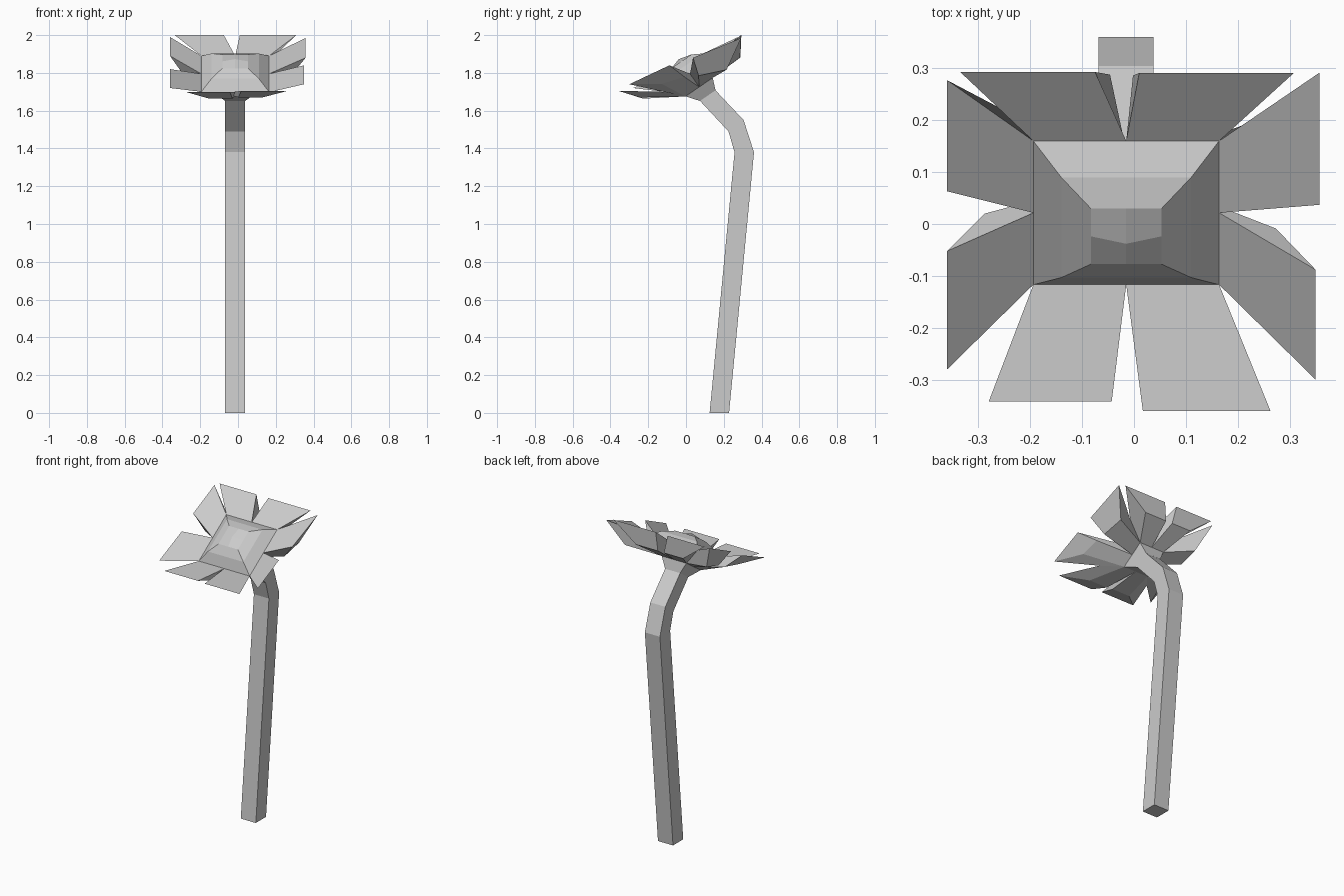
import bpy, bmesh
from mathutils import Vector

if "Cube" in bpy.data.objects:
    bpy.data.objects.remove(bpy.data.objects["Cube"])

CX = -0.015                                  # symmetry line of stem and head
C = Vector((CX, 0.0215, 1.795))              # centre of the head rim
V = Vector((1, 0, 0))
U = Vector((0, 0.824, 0.566)).normalized()   # "up" across the tilted head
N = V.cross(U)                               # facing direction of the head


def to_world(v, u, h):
    return C + V * v + U * u + N * h


def to_local(p):
    d = Vector(p) - C
    return d.dot(V), d.dot(U), d.dot(N)


def finish(bm, name):
    bmesh.ops.remove_doubles(bm, verts=bm.verts, dist=0.0005)
    bmesh.ops.recalc_face_normals(bm, faces=bm.faces)
    me = bpy.data.meshes.new(name)
    bm.to_mesh(me)
    bm.free()
    ob = bpy.data.objects.new(name, me)
    bpy.context.collection.objects.link(ob)


def bridge(bm, a, b):
    n = len(a)
    for i in range(n):
        bm.faces.new((a[i], a[(i + 1) % n], b[(i + 1) % n], b[i]))


# square ring of eight points: corners and edge midpoints
SQ = [(-1, -1), (0, -1), (1, -1), (1, 0), (1, 1), (0, 1), (-1, 1), (-1, 0)]


def ring(bm, hv, hu, h, u0=0.0):
    return [bm.verts.new(to_world(hv * a, u0 + hu * b, h)) for a, b in SQ]


# flower head: domed centre
bm = bmesh.new()
rim = ring(bm, 0.179, 0.168, 0)
r1 = ring(bm, 0.125, 0.117, 0.05)
r2 = ring(bm, 0.068, 0.065, 0.08)
bridge(bm, rim, r1)
bridge(bm, r1, r2)
mid = bm.verts.new(to_world(0, -0.005, 0.098))
for i in (7, 1, 3, 5):
    bm.faces.new((r2[i], r2[(i + 1) % 8], r2[(i + 2) % 8], mid))

# flared neck under the petals
cup = ring(bm, 0.087, 0.087, -0.085)
neck = ring(bm, 0.053, 0.05, -0.148, 0.012)
bridge(bm, cup, neck)

# petals: tip top edge for each rim segment, in ring order
tips = [
    ((-0.28, -0.342, 1.70), (-0.043, -0.342, 1.70)),
    ((0.017, -0.36, 1.705), (0.263, -0.36, 1.705)),
    ((0.35, -0.30, 1.74), (0.35, -0.088, 1.84)),
    ((0.358, 0.037, 1.88), (0.358, 0.292, 1.985)),
    ((0.308, 0.291, 2.0), (0.01, 0.291, 2.0)),
    ((-0.075, 0.293, 2.0), (-0.335, 0.293, 2.0)),
    ((-0.36, 0.277, 1.99), (-0.36, 0.063, 1.89)),
    ((-0.36, -0.052, 1.82), (-0.36, -0.28, 1.72)),
]
for i, (a, b) in enumerate(tips):
    j = (i + 1) % 8
    side = (i // 2) % 2                      # 0: front/back, 1: left/right
    low = []
    for p in (a, b):
        v, u, h = to_local(p)
        kv, ku = (0.79, 0.52) if side else (0.52, 0.79)
        low.append(bm.verts.new(to_world(v * kv, u * ku, h - 0.095)))
    ta, tb = bm.verts.new(a), bm.verts.new(b)
    base = [rim[i], rim[j], cup[j], cup[i]]
    tip = [ta, tb, low[1], low[0]]
    bridge(bm, base, tip)
    bm.faces.new(tip)
finish(bm, "flower_head")

# bent square stem: (front y, z, back y, z) per section
path = [(0.125, 0, 0.228, 0), (0.257, 1.38, 0.36, 1.38),
        (0.225, 1.49, 0.305, 1.55), (0.074, 1.652, 0.156, 1.708)]
bm = bmesh.new()
prev = None
for yf, zf, yb, zb in path:
    sec = [bm.verts.new((CX + s * 0.053, y, z))
           for s, y, z in ((-1, yf, zf), (1, yf, zf), (1, yb, zb), (-1, yb, zb))]
    if prev:
        bridge(bm, prev, sec)
    else:
        bm.faces.new(sec)
    prev = sec
finish(bm, "stem")
